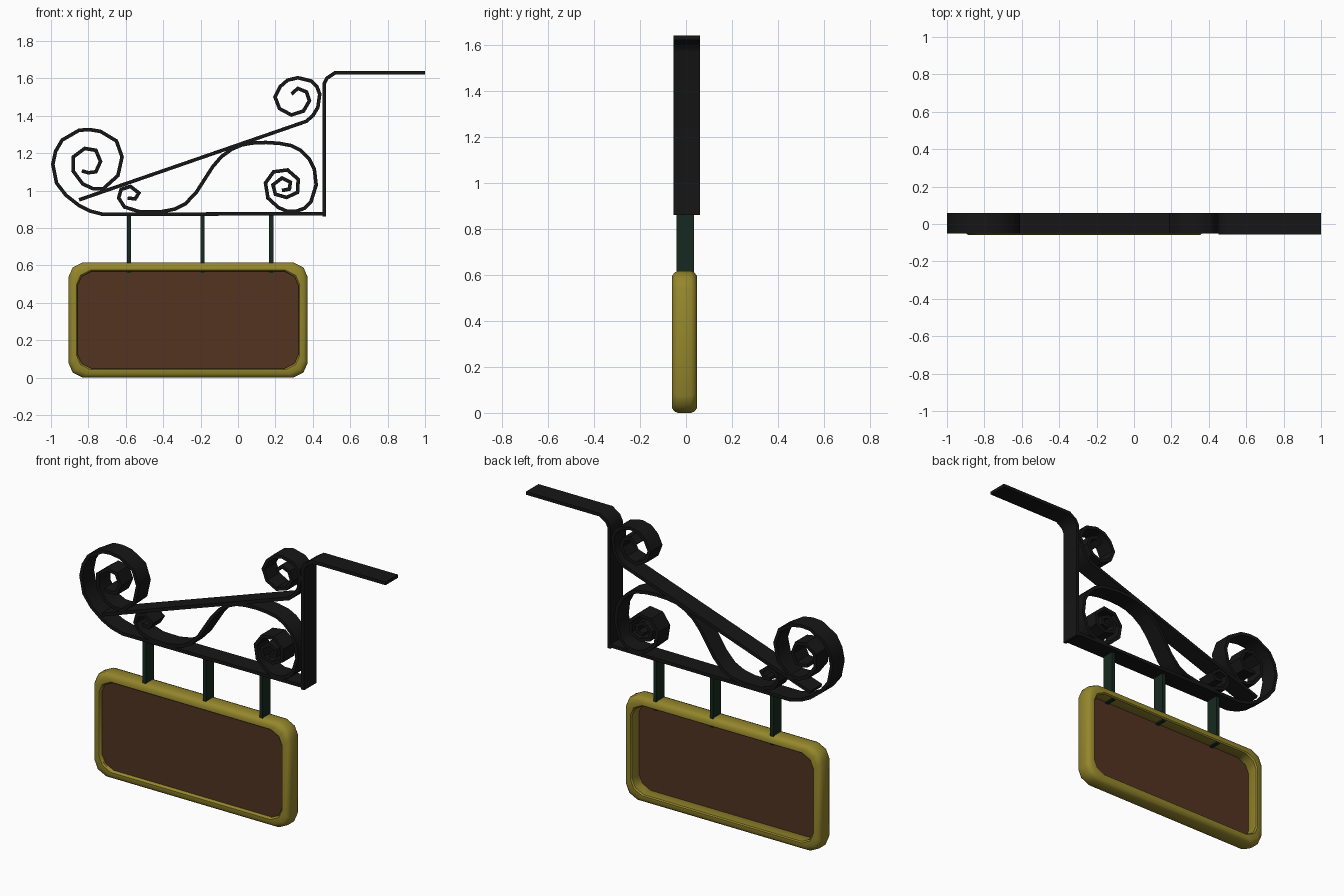
import bpy, bmesh
from mathutils import Vector

if "Cube" in bpy.data.objects:
    bpy.data.objects.remove(bpy.data.objects["Cube"])


def material(name, rgb):
    m = bpy.data.materials.new(name)
    m.diffuse_color = (*rgb, 1)
    m.use_nodes = True
    m.node_tree.nodes["Principled BSDF"].inputs["Base Color"].default_value = m.diffuse_color
    return m


IRON = material("black_iron", (0.008, 0.008, 0.008))
STRAP = material("dark_green_iron", (0.008, 0.022, 0.014))
GOLD = material("gold_paint", (0.30, 0.24, 0.025))
WOOD = material("brown_wood", (0.085, 0.034, 0.015))


def finish(name, bm, mat):
    bmesh.ops.recalc_face_normals(bm, faces=bm.faces)
    me = bpy.data.meshes.new(name)
    bm.to_mesh(me)
    bm.free()
    me.materials.append(mat)
    ob = bpy.data.objects.new(name, me)
    bpy.context.collection.objects.link(ob)
    bpy.ops.object.select_all(action='DESELECT')
    ob.select_set(True)
    bpy.context.view_layer.objects.active = ob
    bpy.ops.object.shade_smooth_by_angle(angle=0.7)
    return ob


def loft(bm, rings, closed):
    rings = [[bm.verts.new(p) for p in r] for r in rings]
    n = len(rings[0])
    pairs = list(zip(rings, rings[1:])) + ([(rings[-1], rings[0])] if closed else [])
    for a, b in pairs:
        for i in range(n):
            bm.faces.new((a[i], a[(i + 1) % n], b[(i + 1) % n], b[i]))
    if not closed:
        bm.faces.new(rings[0])
        bm.faces.new(rings[-1])


def ribbon(name, pts, thick=0.019, y0=-0.05, y1=0.06):
    """Flat iron strip following an x/z path, mitred at every bend."""
    p = [Vector(q) for q in pts]
    rings = []
    for i, q in enumerate(p):
        a = (q - p[i - 1]).normalized() if i else (p[1] - q).normalized()
        b = (p[i + 1] - q).normalized() if i < len(p) - 1 else a
        t = (a + b).normalized()
        nrm = Vector((-t.y, t.x)) * (thick / 2 / max(0.6, t.dot(a)))
        l, r = q + nrm, q - nrm
        rings.append([(l.x, y0, l.y), (r.x, y0, r.y), (r.x, y1, r.y), (l.x, y1, l.y)])
    bm = bmesh.new()
    loft(bm, rings, False)
    return finish(name, bm, IRON)


# wall bracket: upright bending into the top arm
ribbon("wall_bracket", [(.46, .86), (.46, 1.57), (.475, 1.60), (.52, 1.63), (1, 1.63)],
       y0=-0.055, y1=0.06)

# bottom bar running into the large left scroll
ribbon("bottom_bar_scroll", [
    (.46, .877), (-.72, .872), (-.79, .89), (-.85, .92), (-.92, .975), (-.97, 1.04),
    (-.99, 1.14), (-.975, 1.21), (-.94, 1.27), (-.85, 1.322), (-.795, 1.326),
    (-.735, 1.316), (-.65, 1.265), (-.62, 1.18), (-.642, 1.08), (-.72, 1.01),
    (-.775, 1.01), (-.83, 1.035), (-.882, 1.105), (-.88, 1.18), (-.82, 1.225),
    (-.76, 1.215), (-.735, 1.155), (-.76, 1.10), (-.80, 1.095), (-.835, 1.105)])

# sloping brace running into the top scroll
ribbon("brace_scroll", [
    (-.85, .95), (.365, 1.37), (.40, 1.40), (.427, 1.445), (.437, 1.515), (.422, 1.555),
    (.393, 1.585), (.32, 1.603), (.265, 1.59), (.225, 1.555), (.198, 1.50), (.222, 1.438),
    (.285, 1.404), (.35, 1.425), (.382, 1.48), (.366, 1.527), (.32, 1.546), (.286, 1.516)])

# S-shaped filler scroll
ribbon("s_scroll", [
    (-.59, .96), (-.55, .955), (-.53, .987), (-.575, 1.022), (-.625, 1.006), (-.638, .96),
    (-.607, .912), (-.527, .887), (-.42, .885), (-.34, .90), (-.28, .93), (-.222, .992),
    (-.136, 1.126), (-.09, 1.18), (-.035, 1.22), (.02, 1.244), (.078, 1.254), (.15, 1.257),
    (.222, 1.252), (.285, 1.24), (.334, 1.215), (.38, 1.17), (.408, 1.115), (.418, 1.03),
    (.39, .94), (.355, .905), (.313, .89), (.26, .89), (.215, .91), (.16, .96), (.147, 1.04),
    (.19, 1.10), (.265, 1.11), (.322, 1.06), (.318, .99), (.26, .963), (.20, .98),
    (.187, 1.03), (.235, 1.067), (.28, 1.045), (.275, 1.008), (.235, 1.0)])

# three hanger straps
for i, x in enumerate((-.583, -.19, .178)):
    bm = bmesh.new()
    bmesh.ops.create_cube(bm, size=1)
    for v in bm.verts:
        v.co = (x + v.co.x * .022, -.003 + v.co.y * .075, .715 + v.co.z * .31)
    finish(f"hanger_strap_{i + 1}", bm, STRAP)


def sign_outline(inset, y):
    """Rectangle with clipped, slightly rounded corners."""
    cx, cz, hx, hz, c = -.267, .308, .638 - inset, .308 - inset, .075
    corner = [(hx, hz - c), (hx - .021, hz - .027), (hx - c, hz)]
    out = []
    for sx, sz in ((1, 1), (-1, 1), (-1, -1), (1, -1)):
        pts = corner if sx * sz > 0 else corner[::-1]
        out += [(cx + sx * a, y, cz + sz * b) for a, b in pts]
    return out


# sign frame: rounded moulding swept around the outline
section = [(0, -.035), (0, .022), (.006, .037), (.02, .047), (.042, .047), (.048, .04),
           (.048, -.052), (.042, -.06), (.02, -.06), (.006, -.05)]
bm = bmesh.new()
loft(bm, [sign_outline(i, y) for i, y in section], True)
finish("sign_frame", bm, GOLD)

# sign board set near the front of the frame
bm = bmesh.new()
loft(bm, [sign_outline(.04, -.04), sign_outline(.04, -.025)], False)
finish("sign_board", bm, WOOD)
